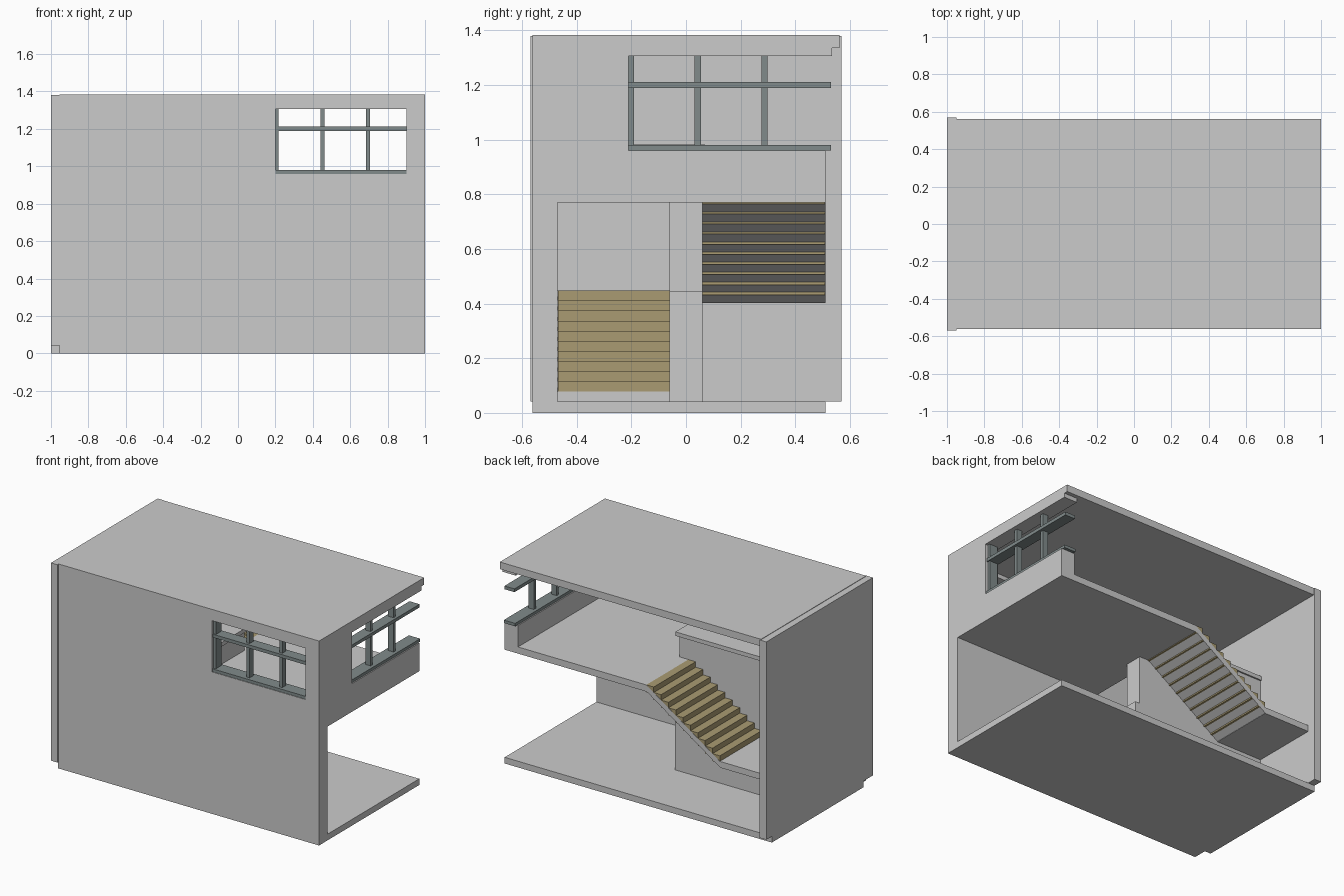
import bpy, bmesh

if "Cube" in bpy.data.objects:
    bpy.data.objects.remove(bpy.data.objects["Cube"])


def material(name, rgb):
    m = bpy.data.materials.new(name)
    m.diffuse_color = (*rgb, 1)
    m.use_nodes = True
    m.node_tree.nodes["Principled BSDF"].inputs["Base Color"].default_value = m.diffuse_color
    return m


wood = material("wood", (0.40, 0.33, 0.17))
metal = material("dark_metal", (0.22, 0.26, 0.26))


def prism(name, profile, y0, y1, mat=None):
    """Extrude an (x, z) profile along y."""
    bm = bmesh.new()
    face = bm.faces.new([bm.verts.new((x, y0, z)) for x, z in profile])
    ext = bmesh.ops.extrude_face_region(bm, geom=[face])["geom"]
    bmesh.ops.translate(bm, vec=(0, y1 - y0, 0),
                        verts=[v for v in ext if isinstance(v, bmesh.types.BMVert)])
    bmesh.ops.recalc_face_normals(bm, faces=bm.faces[:])
    me = bpy.data.meshes.new(name)
    bm.to_mesh(me)
    bm.free()
    ob = bpy.data.objects.new(name, me)
    bpy.context.collection.objects.link(ob)
    if mat:
        me.materials.append(mat)
    return ob


def box(name, x, y, z, mat=None):
    return prism(name, [(x[0], z[0]), (x[1], z[0]), (x[1], z[1]), (x[0], z[1])], y[0], y[1], mat)


# Slabs
box("ground_floor", (-1, 1), (-0.47, 0.51), (0, 0.042))
box("roof", (-0.955, 1), (-0.562, 0.562), (1.335, 1.383))
box("upper_floor", (-0.06, 1), (-0.47, 0.51), (0.77, 0.815))

# Left wall and front wall, the latter in pieces around its window
box("left_wall", (-1, -0.95), (-0.57, 0.57), (0.042, 1.38))
FRONT = (-0.562, -0.47)
box("front_wall", (-0.955, 0.2), FRONT, (0, 1.335))
box("front_wall_below_window", (0.2, 0.9), FRONT, (0, 0.96))
box("front_wall_header", (0.2, 0.9), FRONT, (1.307, 1.335))
box("front_corner_wall", (0.9, 1), FRONT, (0, 1.335))

# Right wall of the upper storey
RIGHT = (0.9, 1)
box("right_wall_pier", RIGHT, (-0.47, -0.21), (0.77, 1.335))
box("right_wall_below_window", RIGHT, (-0.21, 0.51), (0.815, 0.96))
box("right_wall_header", RIGHT, (-0.21, 0.535), (1.307, 1.335))


# Window frames: deep horizontal bars and three mullions
def bar(name, side, along, z, depth):
    if side == "front":
        box(name, along, (-0.516 - depth / 2, -0.516 + depth / 2), z, metal)
    else:
        box(name, (0.95 - depth / 2, 0.95 + depth / 2), along, z, metal)


for side, start, end in (("front", 0.195, 0.9), ("right", -0.213, 0.53)):
    bar(side + "_window_sill", side, (start, end), (0.96, 0.98), 0.085)
    bar(side + "_window_rail", side, (start, end), (1.19, 1.212), 0.075)
    for i in range(3):
        a = start + 0.245 * i
        bar(f"{side}_window_mullion_{i}", side, (a, a + 0.022), (0.97, 1.31), 0.06 if i == 0 else 0.04)

# Stairs: sloped slab with wooden step blocks
X_LOW, X_HIGH, COUNT, RISE = -0.61, -0.06, 10, 0.037
RUN = (X_HIGH - X_LOW) / COUNT


def flight(name, x0, direction, z0, y0, y1):
    x1 = x0 + direction * RUN * COUNT
    z1 = z0 + RISE * COUNT
    prism(name + "_slab", [(x0, z0), (x1, z1), (x1, z1 - 0.042), (x0, z0 - 0.04)], y0, y1)
    for i in range(COUNT):
        a, b = sorted((x0 + direction * RUN * i, x0 + direction * RUN * (i + 1)))
        top = z0 + RISE * (i + 1)
        box(f"{name}_step_{i}", (a, b), (y0 + 0.001, y1 - 0.001), (top - 0.05, top), wood)


flight("lower_flight", X_HIGH, -1, 0.078, -0.47, -0.06)
flight("upper_flight", X_LOW, 1, 0.445, 0.06, 0.51)
box("landing", (-0.95, X_LOW), (-0.47, 0.51), (0.403, 0.445))

# Wall between the flights, rising into a parapet round the stairwell
box("stair_core_base", (-0.95, 0.04), (-0.06, 0.06), (0.042, 0.445))
box("stair_core_upper", (-0.95, 0.005), (-0.06, 0.06), (0.445, 0.955))
box("stairwell_parapet", (-0.095, 0.005), (-0.47, -0.06), (0.77, 0.955))
box("parapet_cap_long", (-0.95, 0.03), (-0.07, 0.07), (0.955, 0.982))
box("parapet_cap_short", (-0.11, 0.03), (-0.47, -0.07), (0.955, 0.982))
